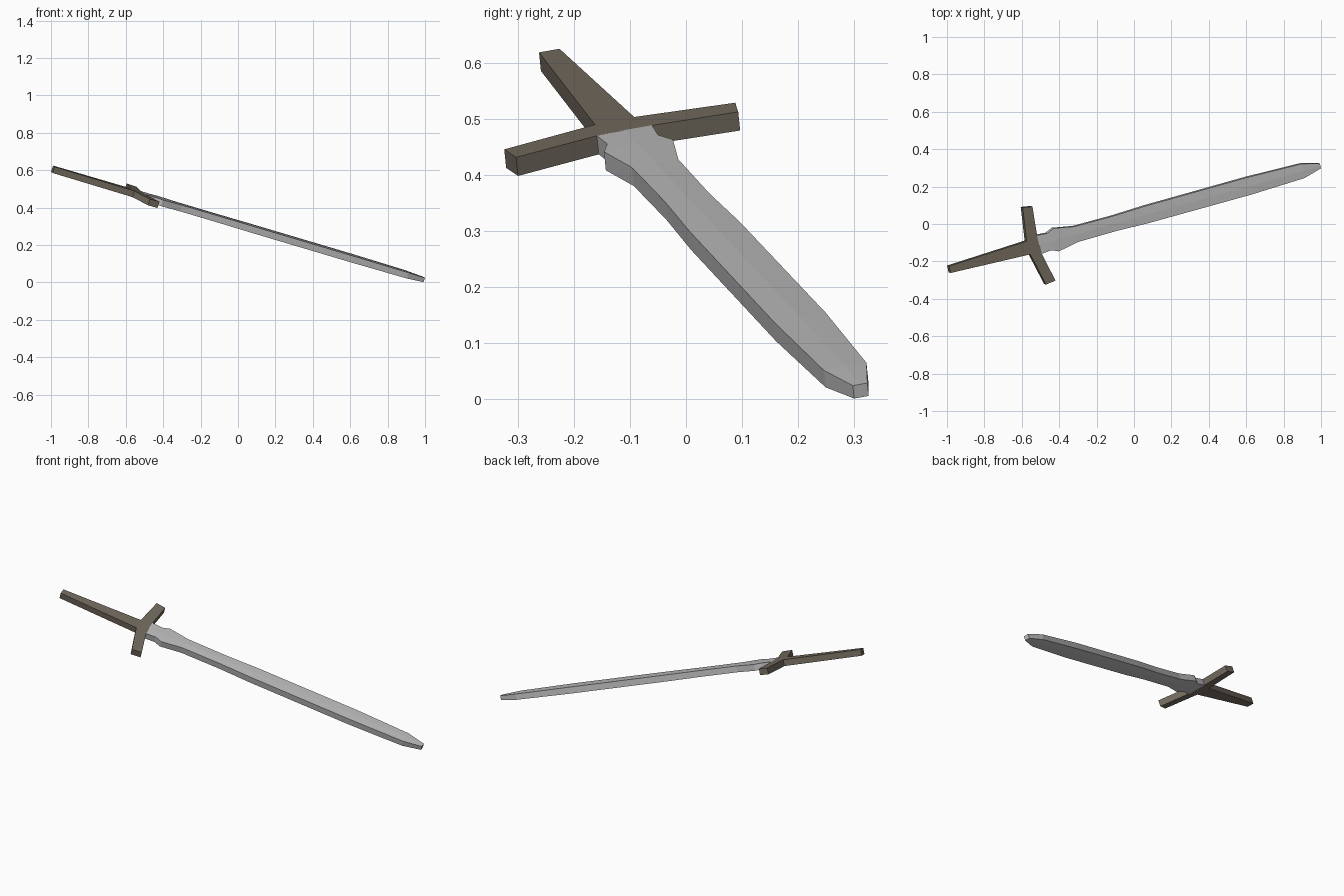
import bpy, bmesh
from mathutils import Vector, Matrix

if "Cube" in bpy.data.objects:
    bpy.data.objects.remove(bpy.data.objects["Cube"])

# Sword frame: local x = along the blade, local y = across, local z = thickness
pommel = Vector((-0.99, -0.242, 0.605))
tip = Vector((0.993, 0.3115, 0.0153))
along = (tip - pommel).normalized()
up = Vector((0.316, -0.10, 0.97))
up = (up - along * up.dot(along)).normalized()
across = up.cross(along)
length = (tip - pommel).length
frame = Matrix((along, across, up)).transposed().to_4x4()
frame.translation = pommel


def material(name, rgb):
    m = bpy.data.materials.new(name)
    m.diffuse_color = (*rgb, 1)
    m.use_nodes = True
    m.node_tree.nodes["Principled BSDF"].inputs["Base Color"].default_value = m.diffuse_color
    return m


def finish(name, bm, mat):
    bmesh.ops.recalc_face_normals(bm, faces=bm.faces)
    bm.transform(frame)
    me = bpy.data.meshes.new(name)
    bm.to_mesh(me)
    bm.free()
    me.materials.append(mat)
    ob = bpy.data.objects.new(name, me)
    bpy.context.collection.objects.link(ob)
    return ob


# Blade: six-sided sections with a faint central ridge
# (distance, half width, half thickness)
stations = [(0.515, 0.052, 0.0175), (0.575, 0.047, 0.0175), (0.615, 0.064, 0.0175),
            (0.73, 0.043, 0.0175), (0.95, 0.0415, 0.0175), (1.14, 0.047, 0.018),
            (1.73, 0.048, 0.018), (2.04, 0.0395, 0.016), (length, 0.0135, 0.0122)]
bm = bmesh.new()
rings = []
for s, w, h in stations:
    r = 0.0015 if 0.55 < s < length - 0.01 else 0
    section = [(w, -h), (w, h), (0, h + r), (-w, h), (-w, -h), (0, -h - r)]
    rings.append([bm.verts.new((s, y, z)) for y, z in section])
for a, b in zip(rings, rings[1:]):
    for i in range(6):
        j = (i + 1) % 6
        bm.faces.new((a[i], a[j], b[j], b[i]))
bm.faces.new(rings[0])
bm.faces.new(rings[-1])
finish("blade", bm, material("steel grey", (0.50, 0.50, 0.50)))

# Hilt: tapered grip and bent crossguard cut from one flat outline
outline = [(0, -0.019), (0.456, -0.038), (0.504, -0.219), (0.560, -0.212),
           (0.520, -0.053), (0.516, 0.052), (0.526, 0.209), (0.472, 0.218),
           (0.452, 0.036), (0, 0.019)]
half = 0.0175
bm = bmesh.new()
face = bm.faces.new([bm.verts.new((x, y, -half)) for x, y in outline])
ext = bmesh.ops.extrude_face_region(bm, geom=[face])
bmesh.ops.translate(bm, vec=(0, 0, 2 * half),
                    verts=[v for v in ext["geom"] if isinstance(v, bmesh.types.BMVert)])
finish("hilt", bm, material("dark wood", (0.17, 0.145, 0.112)))
